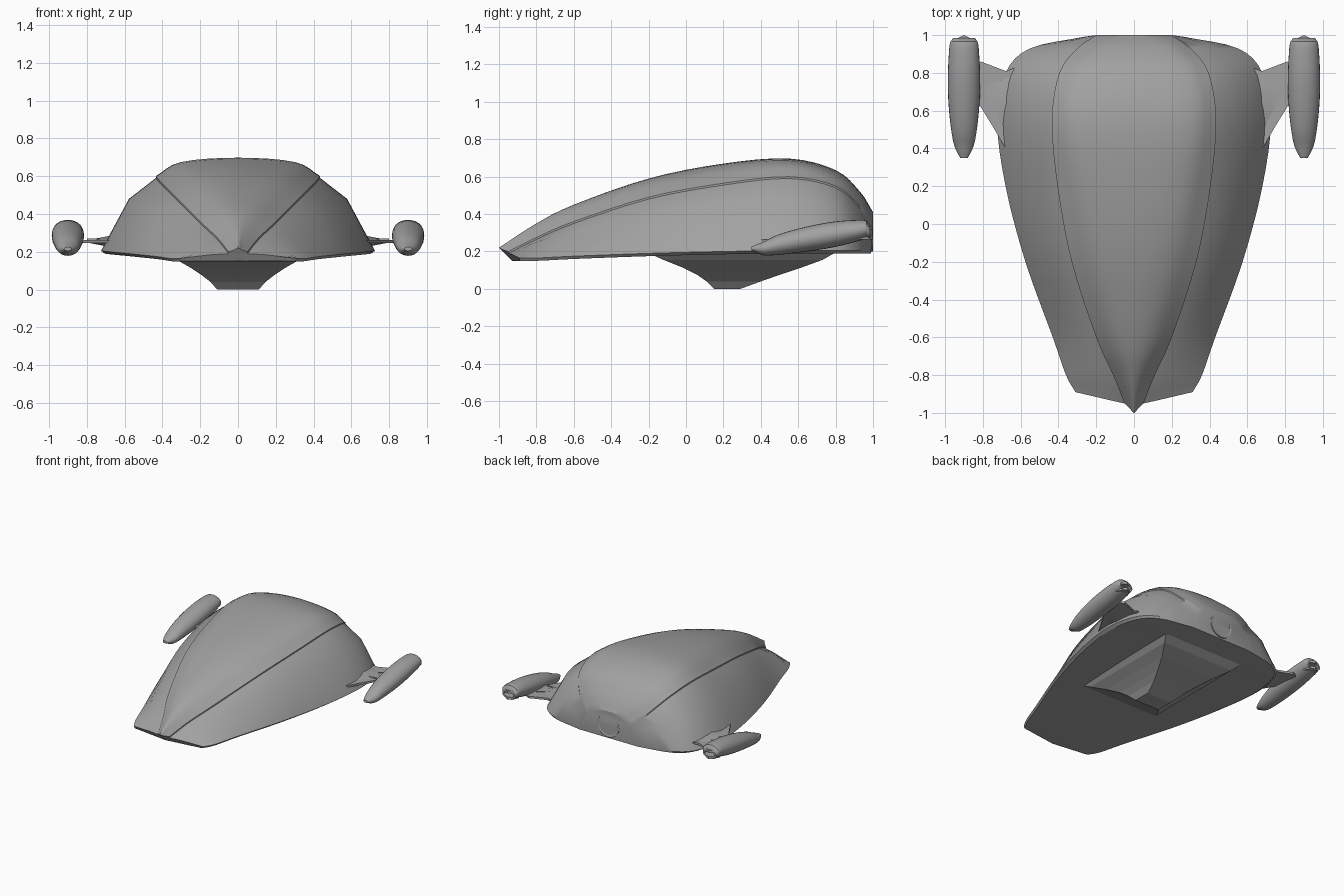
import bpy, bmesh, math
from mathutils import Vector

cube = bpy.data.objects.get("Cube")
if cube:
    bpy.data.objects.remove(cube, do_unlink=True)

grey = bpy.data.materials.new("hull_grey")
grey.use_nodes = True
grey.diffuse_color = (0.36, 0.36, 0.36, 1)
grey.node_tree.nodes["Principled BSDF"].inputs["Base Color"].default_value = (0.36, 0.36, 0.36, 1)


def spline(points, steps):
    """Smooth curve through the points."""
    p = [Vector(q) for q in points]
    p = [2 * p[0] - p[1]] + p + [2 * p[-1] - p[-2]]
    out = []
    for i in range(1, len(p) - 2):
        a, b, c, d = p[i - 1:i + 3]
        for k in range(steps):
            t = k / steps
            out.append(b + (c - a) * t / 2 + (2 * a - 5 * b + 4 * c - d) * t * t / 2
                       + (3 * b - a - 3 * c + d) * t ** 3 / 2)
    return out + [p[-2]]


def loft(name, rings, angle):
    """Skin closed rings and cap both ends."""
    bm = bmesh.new()
    rows = [[bm.verts.new(v) for v in ring] for ring in rings]
    n = len(rows[0])
    for r, s in zip(rows, rows[1:]):
        for i in range(n):
            j = (i + 1) % n
            bm.faces.new((r[i], r[j], s[j], s[i]))
    bm.faces.new(rows[0])
    bm.faces.new(rows[-1])
    bmesh.ops.remove_doubles(bm, verts=bm.verts, dist=0.0001)
    bmesh.ops.recalc_face_normals(bm, faces=bm.faces)
    mesh = bpy.data.meshes.new(name)
    bm.to_mesh(mesh)
    bm.free()
    mesh.materials.append(grey)
    obj = bpy.data.objects.new(name, mesh)
    bpy.context.collection.objects.link(obj)
    if angle:
        bpy.ops.object.select_all(action='DESELECT')
        bpy.context.view_layer.objects.active = obj
        obj.select_set(True)
        bpy.ops.object.shade_smooth_by_angle(angle=math.radians(angle))
    return obj


def flip(v):
    return Vector((-v[0], v[1], v[2]))


# Hull rails running nose to tail: shared stations, own end points
stations = (-.8, -.6, -.2, .2, .55, .8, .93)


def rail(start, end, xs, zs):
    return spline([start, *zip(xs, stations, zs), end], 4)


top = rail((0, -1, .22), (0, 1, .41), [0] * 7,
           (.35, .45, .59, .67, .697, .635, .52))
shoulder = rail((.02, -.98, .21), (.11, 1, .4), (.05, .1, .19, .26, .3, .27, .2),
                (.33, .43, .565, .645, .675, .61, .5))
inner = rail((.05, -.95, .2), (.2, 1, .35), (.11, .2, .33, .405, .435, .395, .3),
             (.275, .36, .49, .565, .6, .55, .44))
middle = rail((.14, -.93, .185), (.26, .99, .31), (.215, .3, .455, .54, .577, .54, .42),
              (.25, .31, .405, .46, .48, .445, .37))
edge = rail((.31, -.89, .165), (.27, .99, .205), (.36, .43, .575, .68, .725, .68, .55),
            (.165, .175, .19, .2, .205, .205, .205))

# Hull with stepped creases, lower rim and flat underside
sections = []
for t, s, i, m, e in zip(top, shoulder, inner, middle, edge):
    low = i - Vector((0, 0, .01))
    rim = Vector((e.x * .97, e.y, e.z - .015))
    keel = Vector((0, m.y, rim.z))
    crown = spline([flip(i), flip(s), t, s, i], 4)
    sections.append([keel, flip(rim), flip(e), flip(m), flip(low), *crown, low, m, e, rim])
loft("hull", sections, 32)

# Stepped belly keel: half width, front, back, height
tiers = [(.36, -.21, .8, .195), (.32, -.12, .73, .155), (.25, -.02, .62, .115),
         (.19, .06, .5, .075), (.145, .11, .4, .04), (.11, .15, .29, 0)]
loft("belly_keel", [[(-w, a, z), (w, a, z), (w, b, z), (-w, b, z)]
                    for w, a, b, z in tiers], 0)


# Round plate on the stern
def circle(radius, y, z, x=0, height=None):
    h = radius if height is None else height
    return [(x + radius * math.cos(k * math.pi / 12), y, z + h * math.sin(k * math.pi / 12))
            for k in range(24)]


loft("stern_plate", [circle(.1, .99, .3), circle(.1, 1, .3), circle(.09, 1, .3),
                     circle(.085, .997, .3)], 30)

# Nacelle profile: y, half width, half height, centre height
pod = spline([(.35, .02, .01), (.41, .05, .035), (.5, .068, .055), (.65, .083, .067),
              (.8, .085, .068), (.93, .078, .055), (.965, .072, .046)], 3)


def slab(name, outline, z, thick):
    loft(name, [[(x, y, z - thick / 2) for x, y in outline],
                [(x, y, z + thick / 2) for x, y in outline]], 0)


for side, label in ((1, "left"), (-1, "right")):
    rings = [circle(w, y, .215 + .13 * max(0, y - .42) ** .8 * 1.3, side * .9, h) for y, w, h in pod]
    # Recessed exhaust at the back of the nacelle
    rings += [circle(.058, .985, .3, side * .9, .036), circle(.045, .985, .3, side * .9, .02),
              circle(.04, .93, .3, side * .9, .015)]
    loft(label + "_nacelle", rings, 35)
    # Upper and lower exhaust lips
    for lip, z in (("upper", .325), ("lower", .275)):
        slab(f"{label}_{lip}_exhaust_lip", [(side * x, y) for x, y in
             ((.845, .93), (.955, .93), (.93, .985), (.9, 1), (.87, .985))], z, .02)
    # Swept pylon with two raised ribs
    slab(label + "_pylon", [(side * x, y) for x, y in
         ((.55, .45), (.68, .4), (.75, .52), (.83, .65), (.85, .84), (.81, .86), (.68, .81), (.55, .83))],
         .255, .016)
    for k in (0, 1):
        y = .69 - .06 * k
        slab(f"{label}_pylon_rib_{k + 1}", [(side * a, b) for a, b in
             ((.71, y), (.8, y + .07 - .14 * k + .07 * k), (.8, y + .08 - .07 * k), (.71, y + .01))],
             .265, .008)
    # Tapered fairing where the pylon meets the hull
    loft(label + "_pylon_fairing", [[(side * x, a, .255), (side * x, (a + b) / 2, .255 + h),
                                     (side * x, b, .255), (side * x, (a + b) / 2, .255 - h)]
         for x, a, b, h in ((.6, .4, .84, .05), (.7, .48, .8, .025), (.78, .6, .8, .01))], 30)
